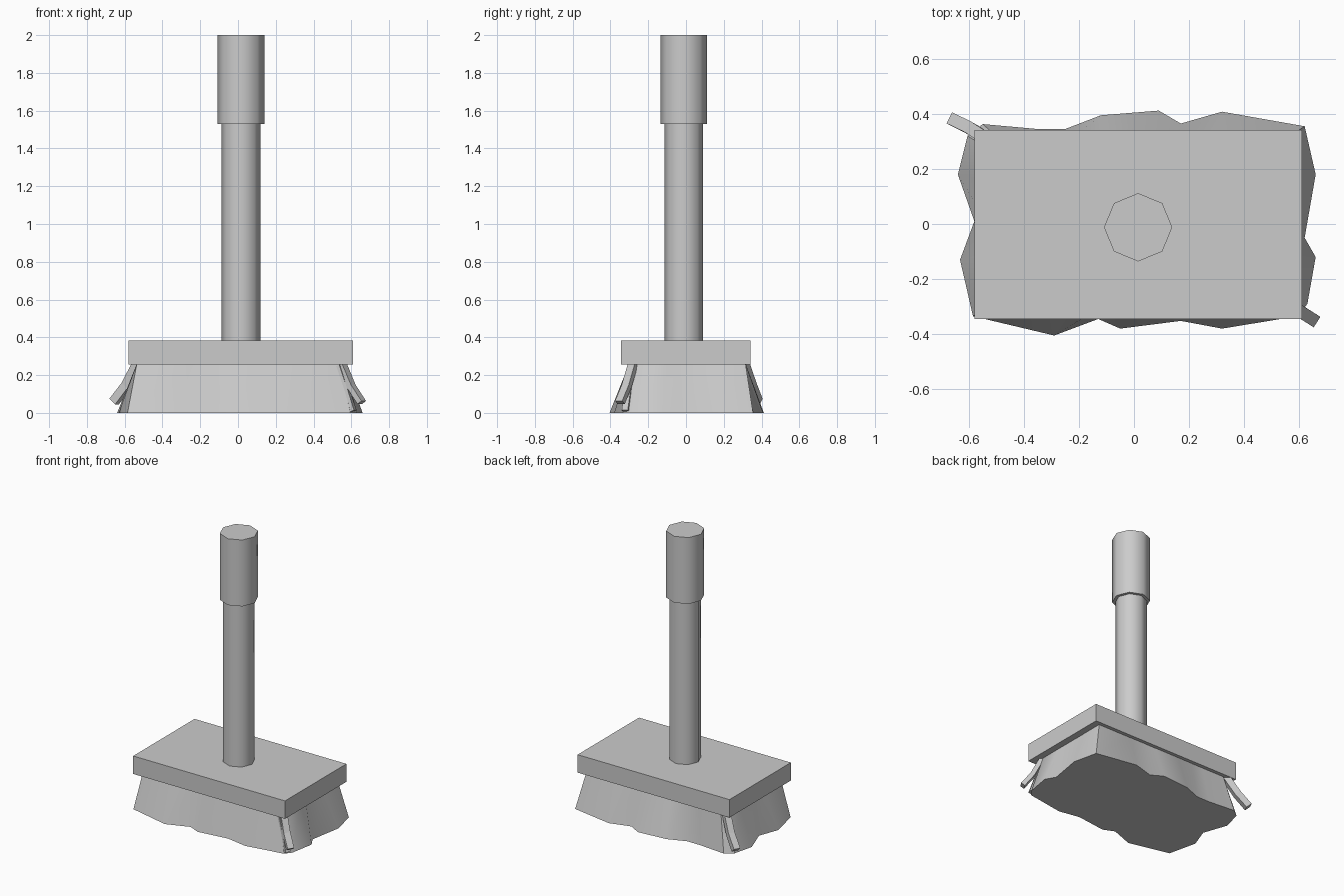
import bpy, bmesh, math
from mathutils import Vector

if "Cube" in bpy.data.objects:
    bpy.data.objects.remove(bpy.data.objects["Cube"])


def make(name, rings, smooth=0):
    """Skin a stack of equal-length point rings and cap both ends."""
    bm = bmesh.new()
    loops = [[bm.verts.new(p) for p in r] for r in rings]
    n = len(rings[0])
    for a, b in zip(loops, loops[1:]):
        for i in range(n):
            j = (i + 1) % n
            bm.faces.new((a[i], a[j], b[j], b[i]))
    bm.faces.new(loops[0][::-1])
    bm.faces.new(loops[-1])
    bmesh.ops.recalc_face_normals(bm, faces=bm.faces)
    me = bpy.data.meshes.new(name)
    bm.to_mesh(me)
    bm.free()
    ob = bpy.data.objects.new(name, me)
    bpy.context.collection.objects.link(ob)
    if smooth:
        bpy.ops.object.select_all(action='DESELECT')
        ob.select_set(True)
        bpy.context.view_layer.objects.active = ob
        bpy.ops.object.shade_smooth_by_angle(angle=math.radians(smooth))
    return ob


def octagon(r, z):
    return [(0.015 + r * math.cos(i * math.pi / 4),
             -0.012 + r * math.sin(i * math.pi / 4), z) for i in range(8)]


# Handle and thicker grip
make("handle", [octagon(0.103, 0.36), octagon(0.103, 1.55)], 50)
make("grip", [octagon(0.124, 1.53), octagon(0.124, 2.0)], 50)

# Head block
rect = [(-0.58, -0.345), (0.61, -0.345), (0.61, 0.342), (-0.58, 0.342)]
make("head_block", [[(x, y, z) for x, y in rect] for z in (0.255, 0.382)])

# Bristle clump: wavy bottom edge rising to a straight rectangle
edge = [(-0.585, -0.335), (-0.29, -0.405), (-0.13, -0.345), (-0.05, -0.38),
        (0.17, -0.352), (0.32, -0.38), (0.595, -0.335), (0.63, -0.29),
        (0.66, -0.12), (0.62, -0.05), (0.66, 0.18), (0.62, 0.355),
        (0.32, 0.408), (0.17, 0.365), (0.09, 0.412), (-0.12, 0.395),
        (-0.25, 0.345), (-0.35, 0.345), (-0.55, 0.363), (-0.605, 0.32),
        (-0.64, 0.18), (-0.58, 0.01), (-0.632, -0.13)]


def top_point(i, x, y):
    u = max(-0.535, min(0.56, 0.012 + (x - 0.012) * 0.9))
    v = max(-0.30, min(0.315, y * 0.87))
    if i <= 6:
        v = -0.30
    elif i <= 10:
        u = 0.56
    elif i <= 18:
        v = 0.315
    else:
        u = -0.535
    if i in (0,):
        u = -0.535
    if i == 11:
        u = 0.56
    return (u, v, 0.262)


make("bristles", [[(x, y, 0) for x, y in edge],
                  [top_point(i, x, y) for i, (x, y) in enumerate(edge)]], 40)


# Loose bent strands at two corners
def strand(name, path, width, thick):
    pts = [Vector(p) for p in path]
    rings = []
    for i, p in enumerate(pts):
        t = (pts[min(i + 1, len(pts) - 1)] - pts[max(i - 1, 0)]).normalized()
        side = t.cross(Vector((0, 0, 1))).normalized()
        up = side.cross(t)
        s, u = side * width / 2, up * thick / 2
        rings.append([p - s - u, p + s - u, p + s + u, p - s + u])
    make(name, rings)


strand("loose_strand_right",
       [(0.55, -0.28, 0.26), (0.60, -0.315, 0.14), (0.655, -0.35, 0.055)],
       0.045, 0.03)
strand("loose_strand_front",
       [(0.53, -0.29, 0.25), (0.575, -0.305, 0.12), (0.61, -0.32, 0.01)],
       0.035, 0.025)
strand("loose_strand_left",
       [(-0.53, 0.305, 0.26), (-0.59, 0.345, 0.145), (-0.656, 0.378, 0.06)],
       0.045, 0.045)
